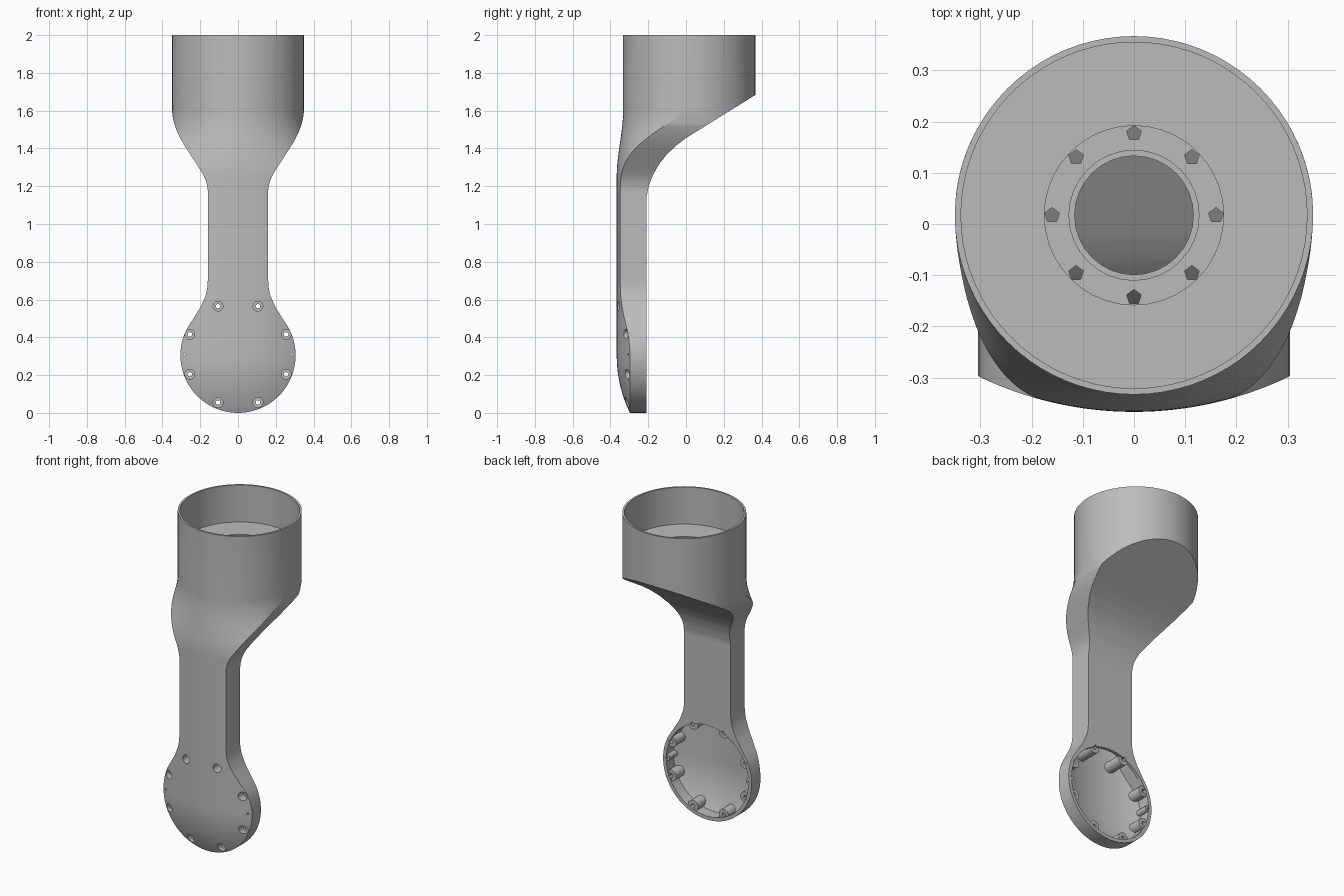
import bpy, bmesh
from math import sin, cos, pi, sqrt, radians
from mathutils import Matrix, Vector

if "Cube" in bpy.data.objects:
    bpy.data.objects.remove(bpy.data.objects["Cube"])

CUP_Y, CUP_R = 0.017, 0.35      # cup axis and radius
DISH_Z, DISH_R = 0.305, 0.305   # dish centre height and radius
DOME_R, DOME_Y = 0.70, 0.333    # curvature of the front face

# Half width of the arm against height, above the round part of the dish
WIDTHS = [(0.45, 0.268), (0.5, 0.236), (0.565, 0.195), (0.62, 0.172), (0.65, 0.164),
          (0.69, 0.16), (1.18, 0.16), (1.21, 0.164), (1.25, 0.178), (1.29, 0.202),
          (1.41, 0.28), (1.45, 0.304), (1.5, 0.327), (1.55, 0.343), (1.6, 0.35), (2.1, 0.35)]
# Back outline (y, z): slanted cup underside curving into the flat arm back
BACK = [(0.6, 1.828), (0.0, 1.455), (-0.05, 1.417), (-0.1, 1.37), (-0.14, 1.32),
        (-0.175, 1.26), (-0.197, 1.2), (-0.21, 1.14), (-0.21, -0.1), (0.6, -0.1)]


def half_width(z, d):
    if z < 0.45:
        return sqrt(max((DISH_R - d) ** 2 - (z - DISH_Z) ** 2, 1e-5))
    for (z0, w0), (z1, w1) in zip(WIDTHS, WIDTHS[1:]):
        if z <= z1:
            return w0 + (w1 - w0) * (z - z0) / (z1 - z0) - d


def front_y(x, z, d):
    dome = DOME_Y - sqrt((DOME_R - d) ** 2 - x * x - min(z - DISH_Z, 0) ** 2)
    cup = CUP_Y - sqrt(max((CUP_R - d) ** 2 - x * x, 0))
    t = min(max((z - 1.25) / 0.35, 0), 1)
    t = t * t * (3 - 2 * t)
    return dome + (cup - dome) * t


def make_object(name, bm):
    bmesh.ops.recalc_face_normals(bm, faces=bm.faces)
    mesh = bpy.data.meshes.new(name)
    bm.to_mesh(mesh)
    bm.free()
    ob = bpy.data.objects.new(name, mesh)
    bpy.context.collection.objects.link(ob)
    return ob


def loft(name, d, top, n=40):
    """Stack horizontal sections, inset by d, up to the given height."""
    r = DISH_R - d
    levels = [DISH_Z - r * cos(0.03 + 2 * i / 24) for i in range(25)]
    z = 0.46
    while z < 1.6:
        levels.append(z)
        z += 0.02
    levels += [1.6, top]
    bm = bmesh.new()
    rings = []
    for z in levels:
        w = half_width(z, d)
        xs = [w * sin(pi * (i / n - 0.5)) for i in range(n + 1)]
        pts = [(x, front_y(x, z, d), z) for x in xs]
        pts += [(x, CUP_Y + sqrt(max((CUP_R - d) ** 2 - x * x, 0)), z) for x in reversed(xs)]
        rings.append([bm.verts.new(p) for p in pts])
    for a, b in zip(rings, rings[1:]):
        for i in range(len(a)):
            j = (i + 1) % len(a)
            bm.faces.new((a[i], a[j], b[j], b[i]))
    bm.faces.new(rings[0])
    bm.faces.new(rings[-1])
    bmesh.ops.remove_doubles(bm, verts=bm.verts, dist=0.0001)
    return make_object(name, bm)


def back_cutter(d):
    bm = bmesh.new()
    face = bm.faces.new([bm.verts.new((-1, y - d, z + 1.2 * d)) for y, z in BACK])
    ext = bmesh.ops.extrude_face_region(bm, geom=[face])
    bmesh.ops.translate(bm, vec=(2, 0, 0),
                        verts=[v for v in ext["geom"] if isinstance(v, bmesh.types.BMVert)])
    return make_object("back_cutter", bm)


def cylinders(name, spots, r, start, end, axis, sides=24):
    """Cylinders along y (spots are x, z) or z (spots are x, y)."""
    bm = bmesh.new()
    mid = (start + end) / 2
    for a, b in spots:
        if axis == "y":
            m = Matrix.Translation((a, mid, b)) @ Matrix.Rotation(pi / 2, 4, "X")
        else:
            m = Matrix.Translation((a, b, mid))
        bmesh.ops.create_cone(bm, cap_ends=True, segments=sides, radius1=r, radius2=r,
                              depth=end - start, matrix=m)
    return make_object(name, bm)


def cut(ob, cutter):
    mod = ob.modifiers.new("cut", "BOOLEAN")
    mod.operation, mod.solver, mod.object = "DIFFERENCE", "EXACT", cutter
    bpy.context.view_layer.objects.active = ob
    bpy.ops.object.modifier_apply(modifier=mod.name)
    bpy.data.objects.remove(cutter)


def circle(cx, cy, r, phase):
    return [(cx + r * cos((k + phase) * pi / 4), cy + r * sin((k + phase) * pi / 4)) for k in range(8)]


screws = circle(0, 0.31, 0.276, 0.5)
pins = [(-0.283, 0.31), (0.283, 0.31)]
cup_axis = [(0, CUP_Y)]

# Outer body
body = loft("arm_link", 0, 2.0)
cut(body, back_cutter(0))

# Hollow inside and open dish back, both leaving the screw bosses standing
cavity = loft("cavity", 0.02, 1.73)
cut(cavity, back_cutter(0.02))
opening = cylinders("dish_opening", [(0, DISH_Z)], 0.283, -0.27, -0.1, "y", 64)
for hollow in (cavity, opening):
    cut(hollow, cylinders("bosses", screws, 0.034, -0.4, -0.22, "y"))
    cut(hollow, cylinders("pin_bosses", pins, 0.02, -0.4, -0.215, "y", 16))
    cut(body, hollow)

# Cup bore, recessed mounting ring and centre hole
cut(body, cylinders("cup_bore", cup_axis, 0.338, 1.77, 2.2, "z", 80))
cut(body, cylinders("ring_recess", cup_axis, 0.175, 1.763, 1.9, "z", 40))
cut(body, cylinders("hole_step", cup_axis, 0.127, 1.75, 1.9, "z", 32))
cut(body, cylinders("centre_hole", cup_axis, 0.116, 1.65, 1.9, "z", 32))
cut(body, cylinders("ring_holes", circle(0, CUP_Y, 0.16, 0), 0.015, 1.70, 1.9, "z", 5))

# Counterbored screw holes and small pin holes in the dish
cut(body, cylinders("counterbores", screws, 0.026, -0.45, -0.275, "y"))
cut(body, cylinders("screw_holes", screws, 0.012, -0.45, -0.15, "y", 12))
cut(body, cylinders("pin_holes", pins, 0.006, -0.45, -0.15, "y", 8))

# Single grey finish
grey = bpy.data.materials.new("plain_grey")
grey.use_nodes = True
colour = (0.5, 0.5, 0.5, 1)
grey.diffuse_color = colour
grey.node_tree.nodes["Principled BSDF"].inputs["Base Color"].default_value = colour
body.data.materials.clear()
body.data.materials.append(grey)
for p in body.data.polygons:
    p.material_index = 0

bpy.ops.object.select_all(action="DESELECT")
body.select_set(True)
bpy.context.view_layer.objects.active = body
bpy.ops.object.shade_smooth_by_angle(angle=radians(30))
